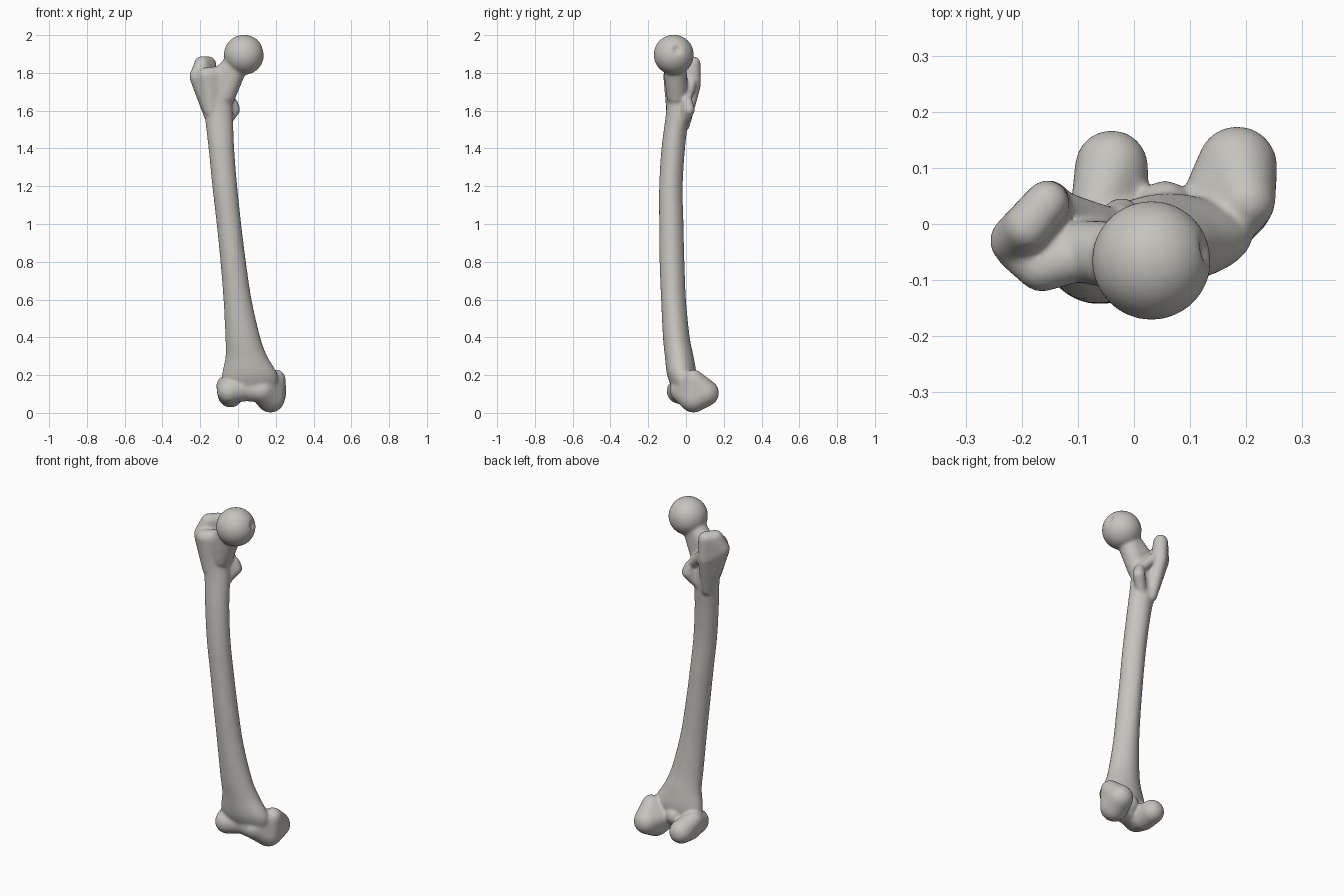
import bpy
import bmesh
from math import sin, cos, tau
from mathutils import Vector

if "Cube" in bpy.data.objects:
    bpy.data.objects.remove(bpy.data.objects["Cube"])

bm = bmesh.new()

# Unit sphere points shared by every rounded hull
ball = bmesh.new()
bmesh.ops.create_icosphere(ball, subdivisions=3, radius=1)
BALL = [v.co.copy() for v in ball.verts]
ball.free()


def hull(*balls):
    """Rounded solid wrapped around balls given as (x, y, z, radius)."""
    verts = [bm.verts.new(Vector(b[:3]) + p * b[3]) for b in balls for p in BALL]
    res = bmesh.ops.convex_hull(bm, input=verts)
    inner = {g for key in ("geom_interior", "geom_unused") for g in res[key]
             if isinstance(g, bmesh.types.BMVert)}
    bmesh.ops.delete(bm, geom=list(inner), context="VERTS")


def smooth_rows(rows, steps):
    """Catmull-Rom interpolation through the profile rows."""
    out = []
    for i in range(len(rows) - 1):
        four = [rows[max(i - 1, 0)], rows[i], rows[i + 1], rows[min(i + 2, len(rows) - 1)]]
        for s in range(steps):
            t = s / steps
            out.append([0.5 * (2 * b + (c - a) * t + (2 * a - 5 * b + 4 * c - d) * t * t
                               + (3 * b - a - 3 * c + d) * t ** 3)
                        for a, b, c, d in zip(*four)])
    return out + [list(rows[-1])]


def loft(rows, sides=40):
    """Tube through sections (z, x min, x max, y min, y max), narrowed to a ridge at the back."""
    rings = []
    for z, x0, x1, y0, y1 in rows:
        ring = []
        for k in range(sides):
            a = tau * k / sides
            pinch = 1 - 0.18 * max(0, sin(a)) ** 2
            ring.append(bm.verts.new(((x0 + x1) / 2 + (x1 - x0) / 2 * cos(a) * pinch,
                                      (y0 + y1) / 2 + (y1 - y0) / 2 * sin(a), z)))
        rings.append(ring)
    for low, high in zip(rings, rings[1:]):
        for k in range(sides):
            n = (k + 1) % sides
            bm.faces.new((low[k], low[n], high[n], high[k]))
    bm.faces.new(rings[0][::-1])
    bm.faces.new(rings[-1])


# Shaft, bowed forward and flaring at the knee
loft(smooth_rows([
    (0.12, -0.08, 0.20, -0.07, 0.04),
    (0.20, -0.085, 0.21, -0.10, 0.055),
    (0.30, -0.066, 0.155, -0.112, 0.04),
    (0.40, -0.067, 0.118, -0.122, 0.02),
    (0.60, -0.077, 0.072, -0.132, 0.0),
    (0.80, -0.093, 0.042, -0.14, -0.008),
    (1.00, -0.113, 0.017, -0.142, -0.013),
    (1.20, -0.136, -0.004, -0.142, -0.017),
    (1.40, -0.156, -0.02, -0.13, -0.005),
    (1.60, -0.18, -0.028, -0.105, 0.015),
    (1.76, -0.20, -0.04, -0.10, 0.005)], 5))

# Ball head with a small ligament pit
head = bmesh.ops.create_icosphere(bm, subdivisions=5, radius=0.106)["verts"]
pit = Vector((0.95, 0.17, 0.26)).normalized()
for v in head:
    away = (v.co.normalized() - pit).length
    v.co *= 1 - 0.16 * max(0, 1 - (away / 0.26) ** 2)
    v.co += Vector((0.031, -0.065, 1.896))

# Neck
hull((0.0, -0.062, 1.86, 0.062), (-0.085, -0.05, 1.78, 0.056), (-0.068, -0.048, 1.68, 0.056))

# Greater trochanter: rear crest, then front shoulder
hull((-0.19, -0.005, 1.848, 0.042), (-0.155, 0.038, 1.848, 0.04), (-0.214, -0.03, 1.78, 0.044),
     (-0.15, 0.042, 1.73, 0.036), (-0.175, -0.04, 1.64, 0.03), (-0.13, -0.01, 1.52, 0.03))
hull((-0.165, -0.075, 1.785, 0.046), (-0.208, -0.045, 1.77, 0.04), (-0.11, -0.06, 1.79, 0.045),
     (-0.14, -0.065, 1.60, 0.04))

# Lesser trochanter with the crest that reaches up to the greater one
hull((-0.022, 0.014, 1.605, 0.034), (-0.03, 0.008, 1.64, 0.03), (-0.08, -0.03, 1.52, 0.03))
hull((-0.035, 0.002, 1.65, 0.026), (-0.13, 0.03, 1.75, 0.03))

# Outer condyle
hull((-0.04, 0.102, 0.102, 0.066), (-0.04, 0.03, 0.095, 0.067),
     (-0.045, -0.036, 0.115, 0.067), (-0.063, 0.02, 0.145, 0.052))

# Inner condyle
hull((0.184, 0.103, 0.105, 0.072), (0.172, 0.04, 0.077, 0.076),
     (0.125, -0.02, 0.12, 0.066), (0.2, 0.04, 0.178, 0.052))

# Kneecap groove joining the two condyles
groove = (0.045, -0.012, 0.128, 0.066)
hull((-0.045, -0.036, 0.115, 0.066), groove)
hull(groove, (0.125, -0.02, 0.12, 0.066))
hull(groove, (0.055, 0.028, 0.145, 0.05))

# Fuse the parts into one smooth bone
bmesh.ops.recalc_face_normals(bm, faces=bm.faces)
mesh = bpy.data.meshes.new("thigh_bone")
bm.to_mesh(mesh)
bm.free()
bone = bpy.data.objects.new("thigh_bone", mesh)
bpy.context.collection.objects.link(bone)
bpy.ops.object.select_all(action="DESELECT")
bone.select_set(True)
bpy.context.view_layer.objects.active = bone

remesh = bone.modifiers.new("fuse", "REMESH")
remesh.mode = "VOXEL"
remesh.voxel_size = 0.007
soften = bone.modifiers.new("soften", "SMOOTH")
soften.factor = 0.5
soften.iterations = 14
for name in ("fuse", "soften"):
    bpy.ops.object.modifier_apply(modifier=name)
bpy.ops.object.shade_smooth()

# Bone colour
color = (0.56, 0.55, 0.51, 1)
mat = bpy.data.materials.new("bone_grey")
mat.use_nodes = True
mat.diffuse_color = color
mat.node_tree.nodes["Principled BSDF"].inputs["Base Color"].default_value = color
bone.data.materials.clear()
bone.data.materials.append(mat)
